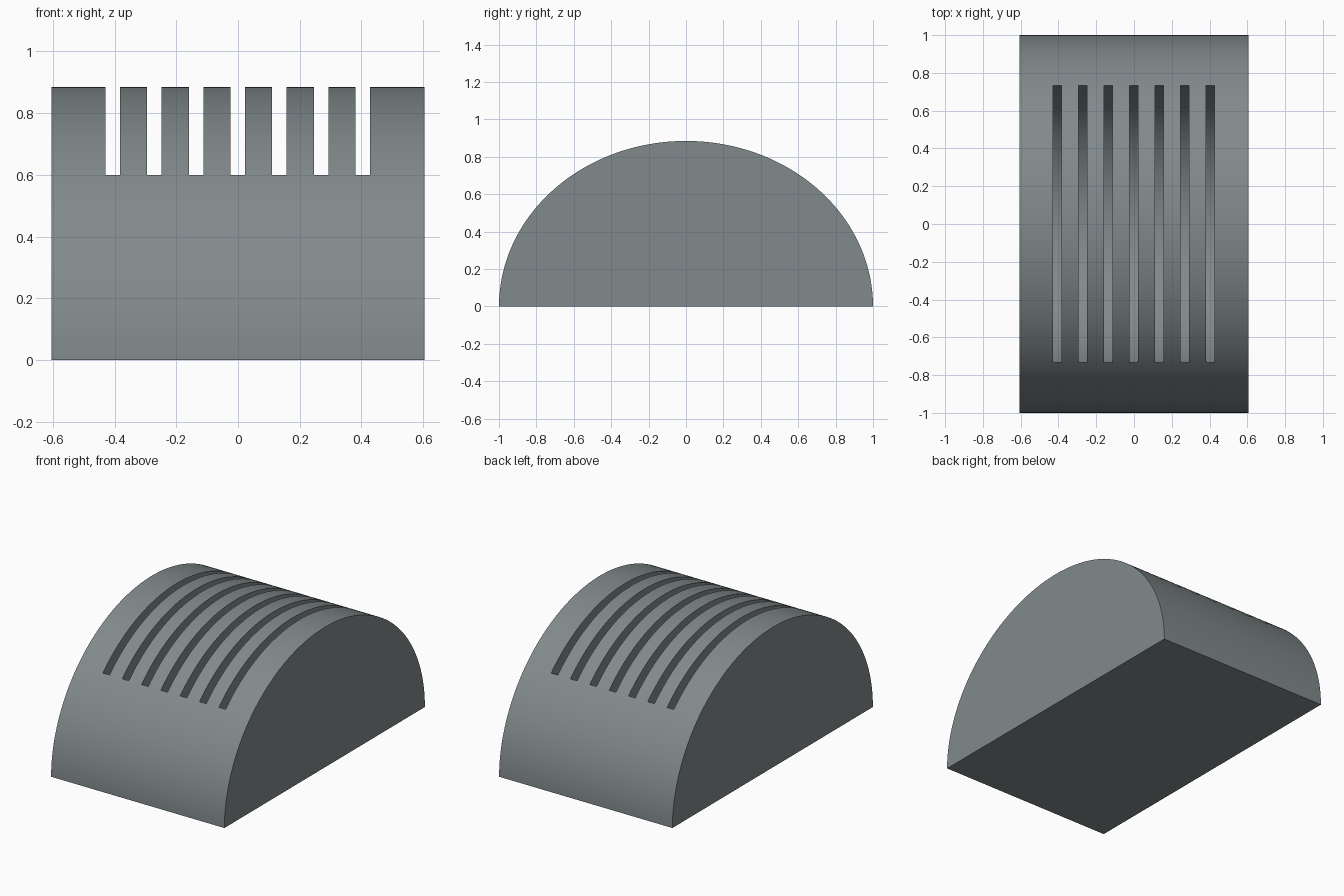
import bpy, bmesh, math

if "Cube" in bpy.data.objects:
    bpy.data.objects.remove(bpy.data.objects["Cube"])

HALF_W, HALF_L, HEIGHT = 0.605, 1.0, 0.885
SLOTS, PITCH, SLOT_W = 7, 0.135, 0.047

grey = bpy.data.materials.new("slate grey")
grey.diffuse_color = (0.22, 0.255, 0.26, 1)
grey.use_nodes = True
grey.node_tree.nodes["Principled BSDF"].inputs["Base Color"].default_value = grey.diffuse_color


def prism(bm, profile, x0, x1):
    """Extrude a closed (y, z) profile along x."""
    face = bm.faces.new([bm.verts.new((x0, y, z)) for y, z in profile])
    out = bmesh.ops.extrude_face_region(bm, geom=[face])
    verts = [v for v in out["geom"] if isinstance(v, bmesh.types.BMVert)]
    bmesh.ops.translate(bm, verts=verts, vec=(x1 - x0, 0, 0))


def make_object(name, bm):
    bmesh.ops.recalc_face_normals(bm, faces=bm.faces)
    mesh = bpy.data.meshes.new(name)
    bm.to_mesh(mesh)
    bm.free()
    mesh.materials.append(grey)
    ob = bpy.data.objects.new(name, mesh)
    bpy.context.collection.objects.link(ob)
    return ob


# Solid half-elliptical dome body
bm = bmesh.new()
N = 96
prism(bm, [(HALF_L * math.cos(math.pi * i / N), HEIGHT * math.sin(math.pi * i / N))
           for i in range(N + 1)], -HALF_W, HALF_W)
body = make_object("dome_body", bm)

# Disc cutters that leave round-bottomed slots ending at z = 0.6
bm = bmesh.new()
R, CZ = 0.788, 0.885
disc = [(R * math.cos(2 * math.pi * i / 128), CZ + R * math.sin(2 * math.pi * i / 128))
        for i in range(128)]
for k in range(SLOTS):
    x = (k - (SLOTS - 1) / 2) * PITCH - 0.001
    prism(bm, disc, x - SLOT_W / 2, x + SLOT_W / 2)
cutter = make_object("slot_cutter", bm)
cutter.hide_render = True

# Cut the slots, then drop the cutter
mod = body.modifiers.new("slots", "BOOLEAN")
mod.operation = "DIFFERENCE"
mod.solver = "EXACT"
mod.object = cutter
bpy.ops.object.select_all(action="DESELECT")
body.select_set(True)
bpy.context.view_layer.objects.active = body
bpy.ops.object.modifier_apply(modifier=mod.name)
bpy.data.objects.remove(cutter)
bpy.ops.object.shade_smooth_by_angle(angle=math.radians(30))
